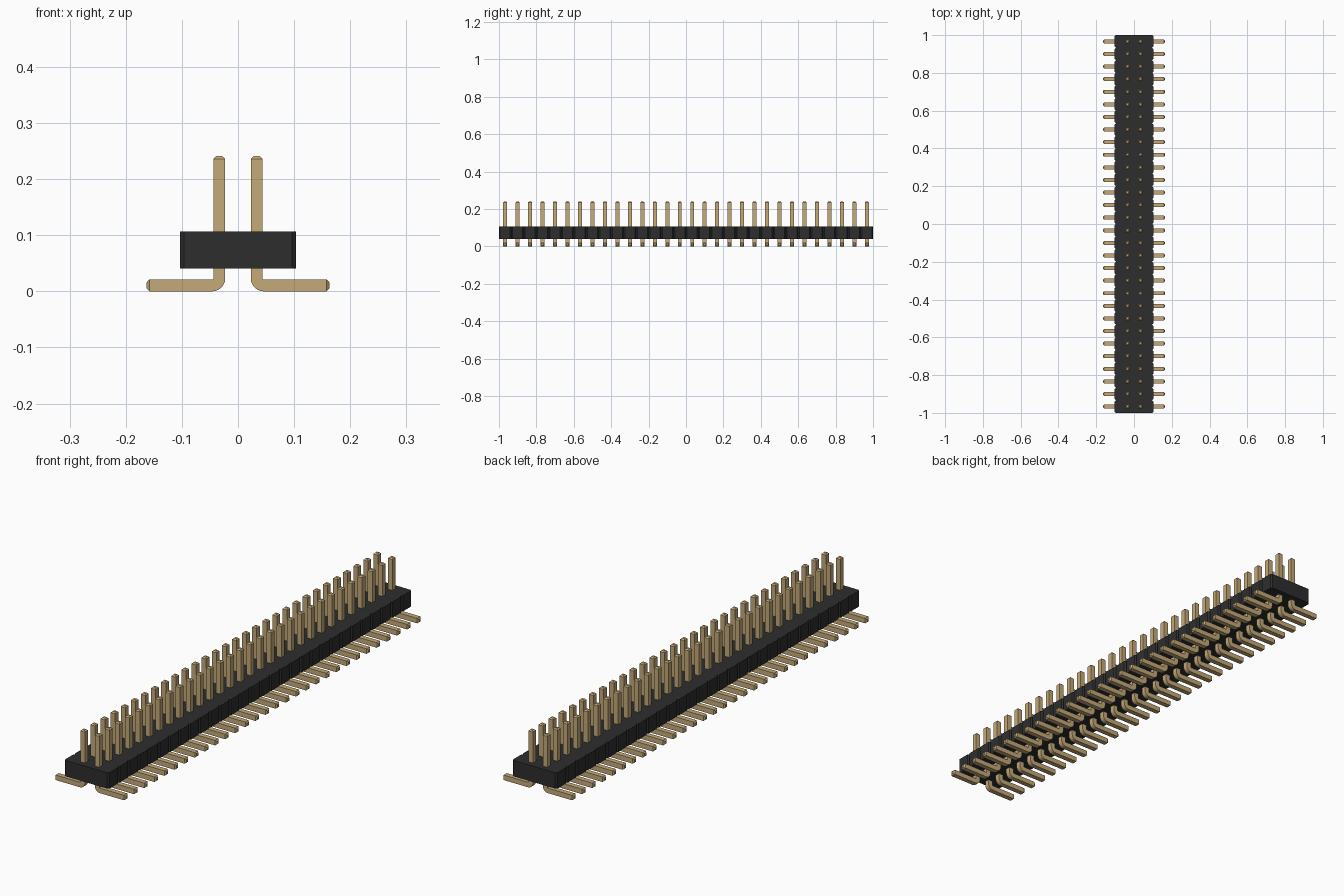
import bpy, bmesh
from math import sin, cos, pi, radians

if "Cube" in bpy.data.objects:
    bpy.data.objects.remove(bpy.data.objects["Cube"])

COUNT = 30
PITCH = 2 / COUNT
PIN = 0.021          # pin thickness
HALF = PIN / 2
BEND = 0.002         # inner bend radius


def material(name, rgb):
    m = bpy.data.materials.new(name)
    m.use_nodes = True
    m.diffuse_color = (*rgb, 1)
    m.node_tree.nodes["Principled BSDF"].inputs["Base Color"].default_value = (*rgb, 1)
    return m


def make_object(name, bm, mat):
    bmesh.ops.recalc_face_normals(bm, faces=bm.faces)
    mesh = bpy.data.meshes.new(name)
    bm.to_mesh(mesh)
    bm.free()
    mesh.materials.append(mat)
    ob = bpy.data.objects.new(name, mesh)
    bpy.context.collection.objects.link(ob)
    return ob


black = material("black plastic", (0.027, 0.027, 0.027))
gold = material("pale gold", (0.56, 0.40, 0.19))

# Housing: a row of chamfered cells extruded upwards
width, chamfer, bottom, top = 0.103, PITCH / 10, 0.041, 0.107
side = []
for i in range(COUNT):
    y0, y1 = -1 + i * PITCH, -1 + (i + 1) * PITCH
    side += [(width - chamfer, y0), (width, y0 + chamfer), (width, y1 - chamfer)]
side.append((width - chamfer, 1))
outline = side + [(-x, y) for x, y in reversed(side)]
bm = bmesh.new()
base = bm.faces.new([bm.verts.new((x, y, bottom)) for x, y in outline])
ext = bmesh.ops.extrude_face_region(bm, geom=[base])
for v in ext["geom"]:
    if isinstance(v, bmesh.types.BMVert):
        v.co.z = top
make_object("housing", bm, black)

# Pin: square rings along an L-shaped path, with tapered tips
centre = PITCH / 2
pivot_x, pivot_z = centre + HALF + BEND, PIN + BEND
rings = [(centre, 0.241, 0, 0.5), (centre, 0.236, 0, 1)]
for i in range(7):
    a = i / 6 * pi / 2
    r = HALF + BEND
    rings.append((pivot_x - r * cos(a), pivot_z - r * sin(a), a, 1))
rings += [(0.158, HALF, pi / 2, 1), (0.163, HALF, pi / 2, 0.5)]

bm = bmesh.new()
loops = []
for x, z, a, scale in rings:
    h = HALF * scale
    loops.append([bm.verts.new((x + u * h * cos(a), v * h, z + u * h * sin(a)))
                  for u, v in ((-1, -1), (1, -1), (1, 1), (-1, 1))])
for lo, hi in zip(loops, loops[1:]):
    for k in range(4):
        n = (k + 1) % 4
        bm.faces.new((lo[k], lo[n], hi[n], hi[k]))
bm.faces.new(loops[0])
bm.faces.new(loops[-1])
pins = make_object("contact_pins", bm, gold)
for v in pins.data.vertices:
    v.co.y += -1 + PITCH / 2

# Repeat along the housing and mirror to the other row
mirror = pins.modifiers.new("two rows", "MIRROR")
mirror.use_mirror_merge = False
row = pins.modifiers.new("row", "ARRAY")
row.count = COUNT
row.use_relative_offset = False
row.use_constant_offset = True
row.constant_offset_displace = (0, PITCH, 0)

bpy.context.view_layer.objects.active = pins
pins.select_set(True)
bpy.ops.object.shade_smooth_by_angle(angle=radians(25))
